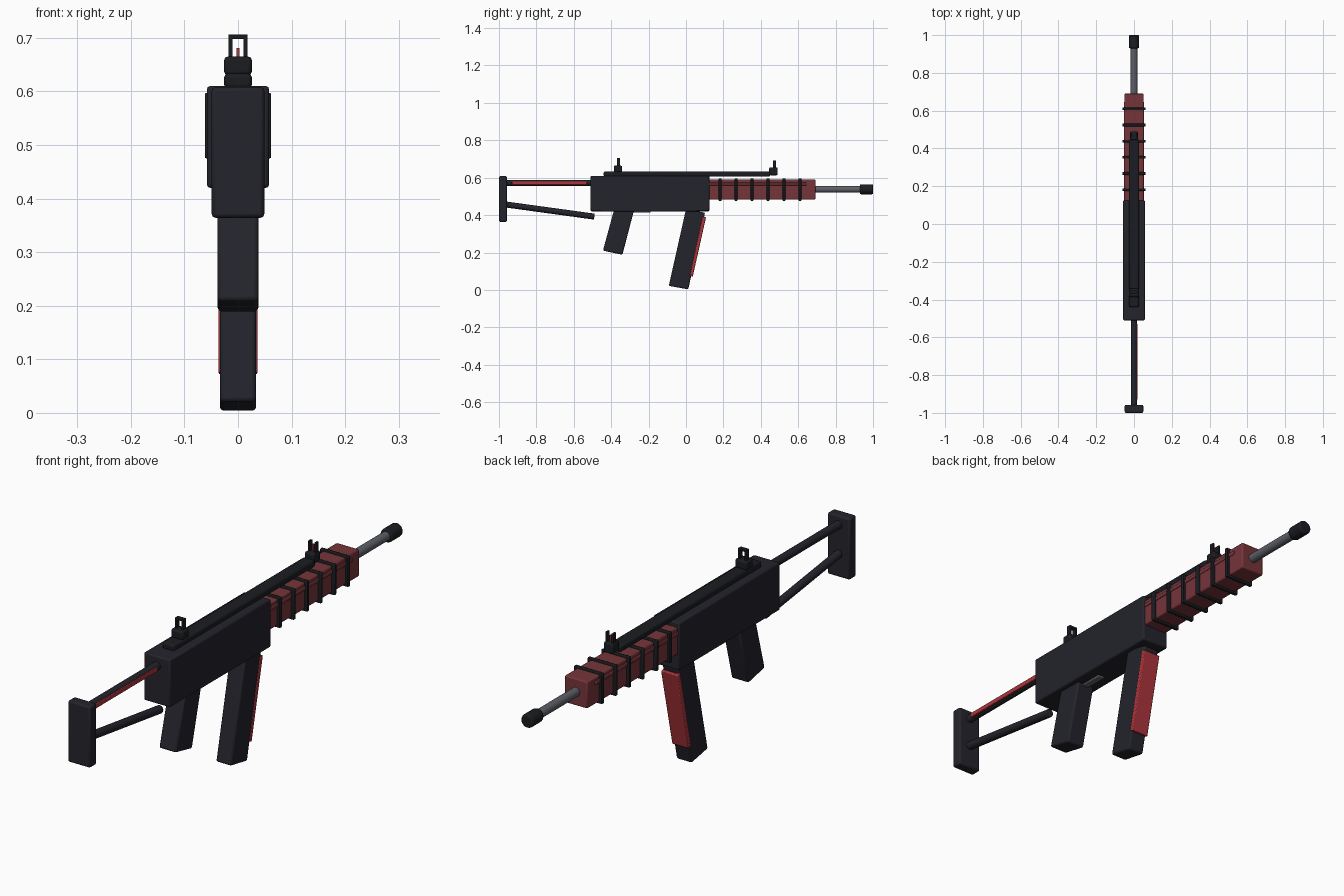
import bpy
from mathutils import Vector

if "Cube" in bpy.data.objects:
    bpy.data.objects.remove(bpy.data.objects["Cube"])


def material(name, rgb):
    m = bpy.data.materials.new(name)
    m.use_nodes = True
    m.diffuse_color = (*rgb, 1)
    m.node_tree.nodes["Principled BSDF"].inputs["Base Color"].default_value = (*rgb, 1)
    return m


DARK = material("dark gunmetal", (0.017, 0.017, 0.025))
BLACK = material("black", (0.011, 0.012, 0.015))
MAROON = material("maroon", (0.18, 0.035, 0.042))
RED = material("bright red", (0.42, 0.035, 0.045))
STEEL = material("steel grey", (0.11, 0.115, 0.135))


def finish(ob, mat, bevel):
    # Colour, rounded edges and smooth shading
    ob.data.materials.append(mat)
    if bevel:
        mod = ob.modifiers.new("soft edges", "BEVEL")
        mod.width = bevel
        mod.segments = 2
        mod.limit_method = "ANGLE"
    bpy.ops.object.select_all(action="DESELECT")
    ob.select_set(True)
    bpy.context.view_layer.objects.active = ob
    bpy.ops.object.shade_smooth_by_angle()
    return ob


def prism(name, profile, x0, x1, mat, bevel=0.005):
    # Extrude a side (y, z) profile, listed counter-clockwise, across x
    n = len(profile)
    verts = [(x, y, z) for x in (x0, x1) for y, z in profile]
    faces = [list(range(n))[::-1], list(range(n, 2 * n))]
    faces += [(i, (i + 1) % n, (i + 1) % n + n, i + n) for i in range(n)]
    mesh = bpy.data.meshes.new(name)
    mesh.from_pydata(verts, [], faces)
    ob = bpy.data.objects.new(name, mesh)
    bpy.context.collection.objects.link(ob)
    return finish(ob, mat, bevel)


def box(name, x, y, z, mat, bevel=0.005):
    profile = [(y[0], z[0]), (y[1], z[0]), (y[1], z[1]), (y[0], z[1])]
    return prism(name, profile, x[0], x[1], mat, bevel)


def tube(name, start, end, radius, mat, bevel=0):
    # Round bar between two (y, z) points on the centre plane
    a, b = Vector((0, *start)), Vector((0, *end))
    bpy.ops.mesh.primitive_cylinder_add(vertices=20, radius=radius, depth=(b - a).length,
                                        location=(a + b) / 2)
    ob = bpy.context.object
    ob.name = name
    ob.rotation_euler = (b - a).to_track_quat("Z", "Y").to_euler()
    return finish(ob, mat, bevel)


# Receiver and top rail
box("receiver", (-0.058, 0.058), (-0.51, 0.125), (0.42, 0.61), DARK, 0.006)
box("top_rail", (-0.026, 0.026), (-0.44, 0.45), (0.606, 0.633), BLACK, 0.007)

# Skeleton stock
box("butt_plate", (-0.049, 0.049), (-1.0, -0.957), (0.364, 0.608), DARK, 0.007)
tube("upper_stock_bar", (-0.965, 0.573), (-0.5, 0.573), 0.016, DARK)
tube("lower_stock_bar", (-0.965, 0.457), (-0.49, 0.392), 0.016, DARK, 0.003)
box("stock_bar_stripe", (0.008, 0.018), (-0.93, -0.53), (0.562, 0.58), RED, 0.002)

# Handguard with side strips and clamping bands
box("handguard", (-0.05, 0.05), (0.12, 0.692), (0.483, 0.59), MAROON, 0.005)
for side, label in ((1, "left"), (-1, "right")):
    xs = sorted((side * 0.045, side * 0.054))
    box("handguard_strip_" + label, xs, (0.12, 0.645), (0.559, 0.574), MAROON, 0.003)
for i in range(6):
    y = 0.182 + i * 0.0855
    box(f"handguard_band_{i + 1}", (-0.062, 0.062), (y - 0.007, y + 0.007),
        (0.475, 0.597), BLACK, 0.003)

# Barrel and muzzle
tube("barrel", (0.68, 0.538), (0.94, 0.538), 0.018, STEEL)
tube("muzzle", (0.93, 0.538), (1.0, 0.538), 0.027, BLACK, 0.006)

# Grip and trigger
prism("pistol_grip", [(-0.444, 0.21), (-0.34, 0.188), (-0.277, 0.43), (-0.384, 0.43)],
      -0.038, 0.038, DARK, 0.007)
box("trigger", (-0.014, 0.014), (-0.285, -0.19), (0.413, 0.424), STEEL, 0.003)

# Magazine with its front plate
prism("magazine", [(-0.092, 0.022), (0.012, 0.003), (0.102, 0.413), (0.0, 0.432)],
      -0.034, 0.034, DARK, 0.007)
prism("magazine_plate", [(0.02, 0.076), (0.036, 0.071), (0.107, 0.388), (0.089, 0.393)],
      -0.036, 0.036, RED, 0.003)

# Rear sight: base and open frame
box("rear_sight_base", (-0.026, 0.026), (-0.386, -0.342), (0.63, 0.665), BLACK, 0.007)
box("rear_sight_crossbar", (-0.018, 0.018), (-0.37, -0.352), (0.698, 0.706), BLACK, 0.001)

# Front sight: base, prongs and aiming pin
box("front_sight_base", (-0.02, 0.02), (0.445, 0.49), (0.613, 0.655), BLACK, 0.006)
box("front_sight_pin", (-0.003, 0.003), (0.47, 0.476), (0.65, 0.681), RED, 0)

# Upright posts of both sights
for side, label in ((1, "left"), (-1, "right")):
    xs = sorted((side * 0.01, side * 0.018))
    box("rear_sight_post_" + label, xs, (-0.37, -0.352), (0.66, 0.704), BLACK, 0.001)
    box("front_sight_prong_" + label, xs, (0.464, 0.482), (0.65, 0.692), BLACK, 0.001)
